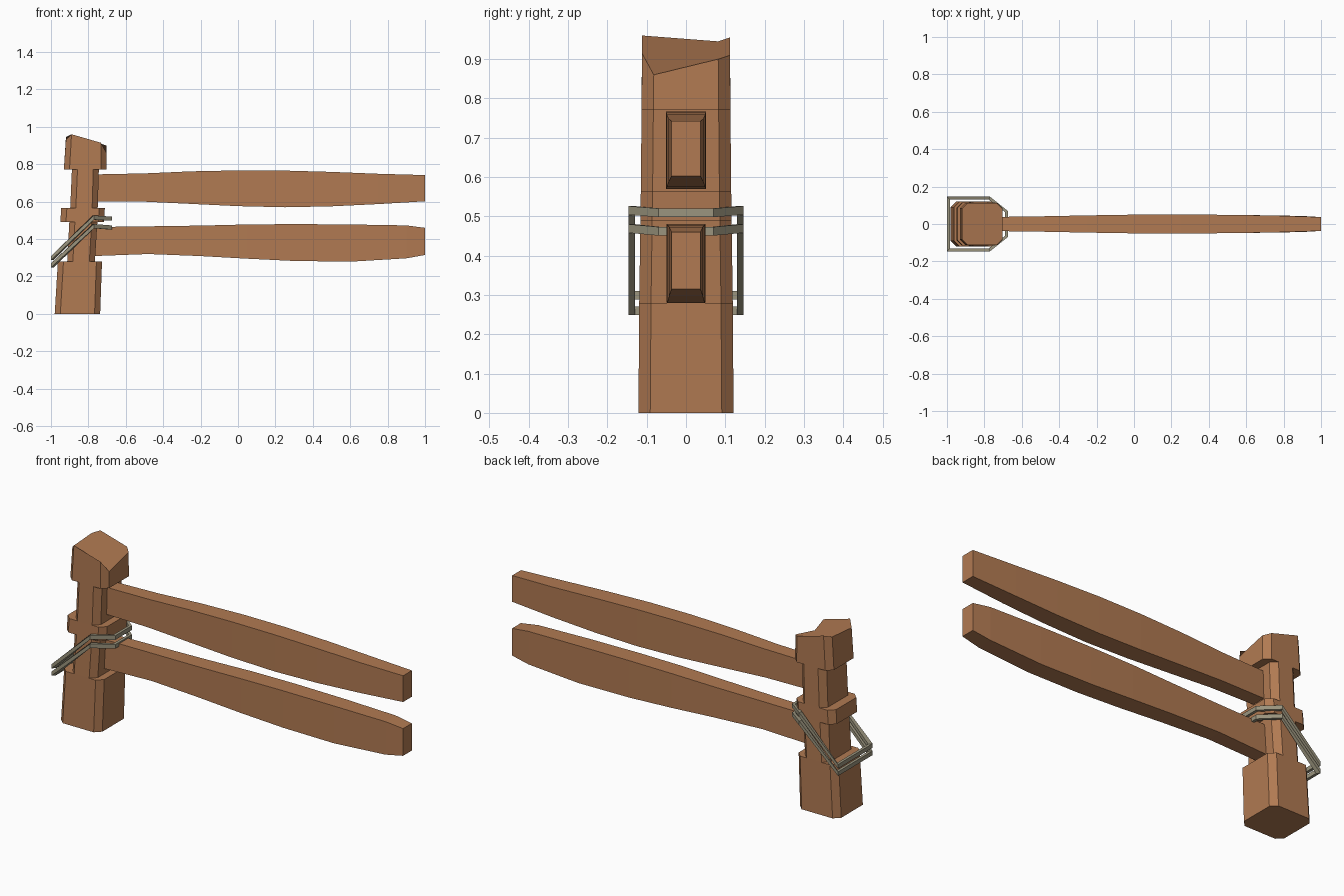
import bpy, bmesh

if "Cube" in bpy.data.objects:
    bpy.data.objects.remove(bpy.data.objects["Cube"])


def material(name, color):
    m = bpy.data.materials.new(name)
    m.diffuse_color = (*color, 1)
    m.use_nodes = True
    m.node_tree.nodes["Principled BSDF"].inputs["Base Color"].default_value = m.diffuse_color
    return m


wood = material("brown wood", (0.44, 0.195, 0.085))
rope = material("grey rope", (0.33, 0.30, 0.21))


def loft(name, rings, mat, closed=False):
    """Skin a list of equal-length vertex rings; cap the ends unless closed."""
    bm = bmesh.new()
    vs = [[bm.verts.new(p) for p in ring] for ring in rings]
    n = len(vs[0])
    pairs = list(zip(vs, vs[1:]))
    if closed:
        pairs.append((vs[-1], vs[0]))
    else:
        bm.faces.new(vs[0])
        bm.faces.new(vs[-1])
    for a, b in pairs:
        for i in range(n):
            j = (i + 1) % n
            bm.faces.new((a[i], a[j], b[j], b[i]))
    bmesh.ops.recalc_face_normals(bm, faces=bm.faces)
    me = bpy.data.meshes.new(name)
    bm.to_mesh(me)
    bm.free()
    me.materials.append(mat)
    ob = bpy.data.objects.new(name, me)
    bpy.context.collection.objects.link(ob)
    return ob


def octagon(z, xl, xr, y, c=0.03):
    """Rectangle with chamfered corners, z may be a list of corner heights."""
    zs = z if isinstance(z, list) else [z] * 8
    k = y - 0.03
    pts = [(xl, -k), (xl + c, -y), (xr - c, -y), (xr, -k),
           (xr, k), (xr - c, y), (xl + c, y), (xl, k)]
    return [(px, py, pz) for (px, py), pz in zip(pts, zs)]


# Leaning post: wide foot, collar and head joined by narrower notched lengths
cut_top = [0.932, 0.96, 0.915, 0.86, 0.90, 0.91, 0.955, 0.945]
loft("post", [
    octagon(0.0, -0.98, -0.737, 0.121),
    octagon(0.28, -0.963, -0.727, 0.119),
    octagon(0.28, -0.913, -0.765, 0.119),
    octagon(0.49, -0.902, -0.752, 0.116),
    octagon(0.49, -0.95, -0.717, 0.116),
    octagon(0.565, -0.945, -0.712, 0.115),
    octagon(0.565, -0.897, -0.750, 0.115),
    octagon(0.772, -0.888, -0.744, 0.113),
    octagon(0.772, -0.931, -0.702, 0.113),
    octagon(cut_top, -0.92, -0.703, 0.112),
], wood)


# Rails: hand-hewn bars given as (x, bottom, top, half width)
def rail(name, stations):
    loft(name, [[(x, -w, b), (x, w, b), (x, w, t), (x, -w, t)]
                for x, b, t, w in stations], wood)


rail("upper_rail", [
    (-0.80, 0.602, 0.745, 0.037), (-0.50, 0.600, 0.751, 0.041),
    (-0.25, 0.588, 0.762, 0.046), (0.0, 0.576, 0.767, 0.050),
    (0.25, 0.570, 0.766, 0.051), (0.50, 0.575, 0.759, 0.049),
    (0.75, 0.587, 0.749, 0.045), (1.0, 0.602, 0.742, 0.037)])
rail("lower_rail", [
    (-0.80, 0.308, 0.464, 0.037), (-0.48, 0.320, 0.468, 0.041),
    (-0.20, 0.309, 0.472, 0.046), (0.05, 0.295, 0.478, 0.050),
    (0.30, 0.283, 0.480, 0.050), (0.60, 0.279, 0.478, 0.048),
    (0.90, 0.297, 0.473, 0.043), (1.0, 0.315, 0.460, 0.037)])


# Rope loops: square-section bands slung around the post and lower rail
def loop(name, z_left, z_bend, z_right, h=0.011):
    half = [(-0.999, 0.146, -0.984, 0.130, z_left),
            (-0.770, 0.146, -0.776, 0.130, z_bend),
            (-0.675, 0.070, -0.690, 0.064, z_right)]
    path = [(a, -b, c, -d, z) for a, b, c, d, z in half]
    path += half[::-1]
    loft(name, [[(xo, yo, z - h), (xo, yo, z + h),
                 (xi, yi, z + h), (xi, yi, z - h)]
                for xo, yo, xi, yi, z in path], rope, closed=True)


loop("upper_rope", 0.299, 0.515, 0.509)
loop("lower_rope", 0.260, 0.469, 0.462)
